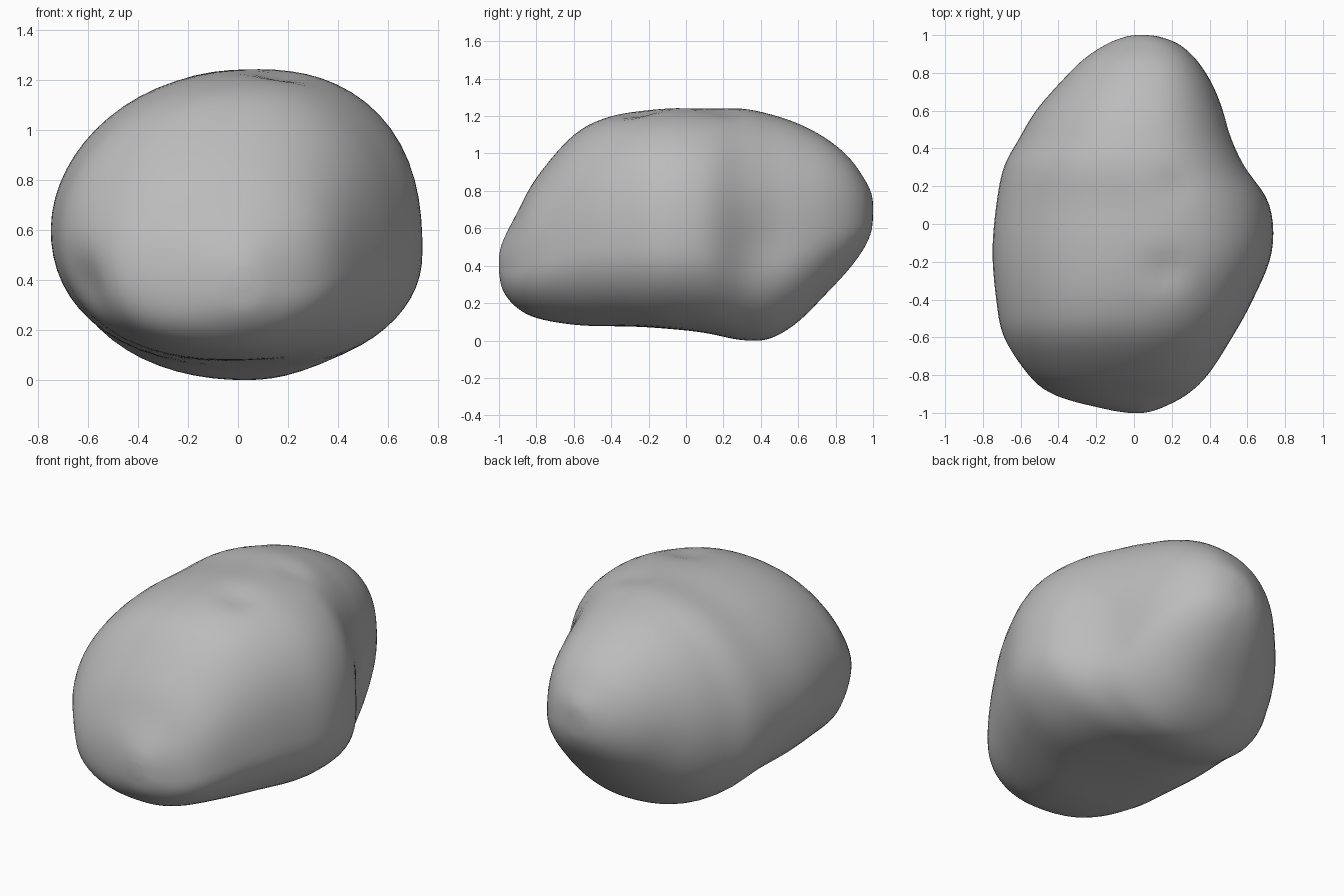
import bpy, bmesh, math
from mathutils import Vector

if "Cube" in bpy.data.objects:
    bpy.data.objects.remove(bpy.data.objects["Cube"], do_unlink=True)

SIDES, STEPS = 64, 5

# Stations along the length: y, right edge, left edge, underside, crown
stations = [Vector(s) for s in (
    (-1, -.03, .05, .37, .45),
    (-.98, -.15, .13, .27, .53),
    (-.91, -.41, .27, .18, .67),
    (-.8, -.57, .39, .12, .87),
    (-.6, -.69, .52, .08, 1.1),
    (-.4, -.73, .63, .06, 1.2),
    (-.15, -.75, .73, .04, 1.24),
    (.1, -.73, .72, .03, 1.24),
    (.3, -.69, .61, 0, 1.24),
    (.45, -.61, .54, .01, 1.21),
    (.6, -.52, .48, .1, 1.16),
    (.75, -.39, .41, .25, 1.08),
    (.87, -.27, .33, .38, .98),
    (.95, -.15, .24, .49, .87),
    (.99, -.05, .14, .58, .79),
    (1, .01, .07, .66, .73))]

# Soft hollows: centre, radius, push direction
hollows = [(Vector(c), r, Vector(p)) for c, r, p in (
    ((.17, -.24, 1.2), .09, (0, 0, -.035)),
    ((.22, .2, 1.2), .08, (0, 0, -.02)),
    ((.62, .42, .5), .2, (-.04, 0, 0)),
    ((-.62, -.72, .38), .12, (.03, .03, 0)),
    ((.1, -.2, 0), .3, (0, 0, .03)))]


def spline(a, b, c, d, t):
    """Catmull-Rom blend between b and c."""
    return (2 * b + (c - a) * t + (2 * a - 5 * b + 4 * c - d) * t ** 2
            + (3 * b - a - 3 * c + d) * t ** 3) / 2


def section_point(station, angle):
    """Point on a rounded section with its own fullness in each quarter."""
    y, x0, x1, z0, z1 = station
    c, s = math.cos(angle), math.sin(angle)
    if s > 0:
        power = 2.2 + .3 * c
    else:
        power = 2.15
    reach = (abs(c) ** power + abs(s) ** power) ** (-1 / power)
    mid_x = (x0 + x1) / 2 + .06 * (x1 - x0) * s * s
    mid_z = z0 + (z1 - z0) * (.43 - .04 * c)
    x = mid_x + c * reach * ((x1 - mid_x) if c > 0 else (mid_x - x0))
    z = mid_z + s * reach * ((z1 - mid_z) if s > 0 else (mid_z - z0))
    co = Vector((x, y, z))
    for centre, radius, push in hollows:
        co += push * math.exp(-((co - centre).length / radius) ** 2)
    return co


# Loft the boulder through the smoothed stations
last = len(stations) - 1
path = []
for i in range(last):
    quad = [stations[min(max(i + k, 0), last)] for k in (-1, 0, 1, 2)]
    path += [spline(*quad, j / STEPS) for j in range(STEPS)]
path.append(stations[last])

bm = bmesh.new()
rings = [[bm.verts.new(section_point(s, math.tau * k / SIDES))
          for k in range(SIDES)] for s in path]
for a, b in zip(rings, rings[1:]):
    for k in range(SIDES):
        n = (k + 1) % SIDES
        bm.faces.new((a[k], a[n], b[n], b[k]))
bm.faces.new(rings[0])
bm.faces.new(rings[-1])
bmesh.ops.smooth_vert(bm, verts=bm.verts, factor=.5,
                      use_axis_x=True, use_axis_y=True, use_axis_z=True)
bmesh.ops.recalc_face_normals(bm, faces=bm.faces)
for face in bm.faces:
    face.smooth = True

mesh = bpy.data.meshes.new("boulder")
bm.to_mesh(mesh)
bm.free()
boulder = bpy.data.objects.new("boulder", mesh)
bpy.context.collection.objects.link(boulder)

# Plain stone grey
stone = bpy.data.materials.new("stone_grey")
stone.use_nodes = True
grey = (.5, .5, .5, 1)
stone.diffuse_color = grey
stone.node_tree.nodes["Principled BSDF"].inputs["Base Color"].default_value = grey
mesh.materials.append(stone)
